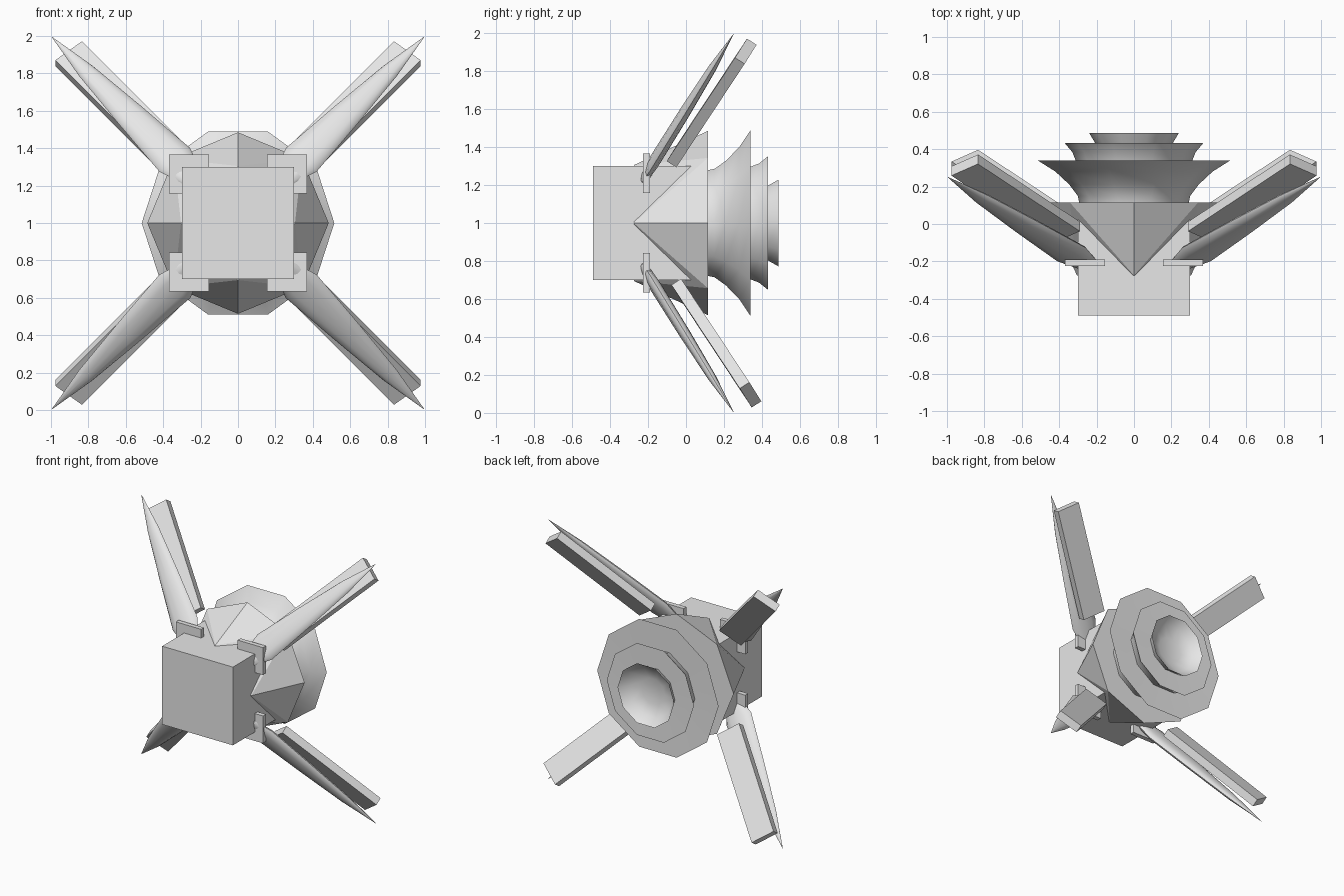
import bpy, bmesh, math
from mathutils import Vector, Matrix

if "Cube" in bpy.data.objects:
    bpy.data.objects.remove(bpy.data.objects["Cube"])

grey = bpy.data.materials.new("light_grey")
grey.use_nodes = True
COLOUR = (0.8, 0.8, 0.8, 1)
grey.diffuse_color = COLOUR
grey.node_tree.nodes["Principled BSDF"].inputs["Base Color"].default_value = COLOUR
MID = Vector((0, 0, 1))


def finish(name, bm, smooth=None):
    bmesh.ops.recalc_face_normals(bm, faces=bm.faces)
    mesh = bpy.data.meshes.new(name)
    bm.to_mesh(mesh)
    bm.free()
    mesh.materials.append(grey)
    obj = bpy.data.objects.new(name, mesh)
    bpy.context.collection.objects.link(obj)
    if smooth:
        bpy.ops.object.select_all(action='DESELECT')
        obj.select_set(True)
        bpy.context.view_layer.objects.active = obj
        bpy.ops.object.shade_smooth_by_angle(angle=math.radians(smooth))


def box(name, centre, size, axes=Matrix.Identity(3)):
    bm = bmesh.new()
    bmesh.ops.create_cube(bm, size=1)
    for v in bm.verts:
        v.co = Vector(centre) + axes @ Vector(a * b for a, b in zip(v.co, size))
    finish(name, bm)


def loft(name, rings, smooth):
    """Skin a list of equally sized point rings and cap both ends."""
    bm = bmesh.new()
    rows = [[bm.verts.new(p) for p in ring] for ring in rings]
    n = len(rows[0])
    for a, b in zip(rows, rows[1:]):
        for i in range(n):
            j = (i + 1) % n
            bm.faces.new((a[i], a[j], b[j], b[i]))
    bm.faces.new(rows[0])
    bm.faces.new(rows[-1])
    finish(name, bm, smooth)


def circle(radius, y, n):
    return [MID + Vector((radius * math.cos(math.tau * i / n), y,
                          radius * math.sin(math.tau * i / n))) for i in range(n)]


# Front block
box("front_block", (0, -0.19, 1), (0.6, 0.6, 0.6))

# Faceted hull: a diamond at the front widening to an octagon at the back
bm = bmesh.new()
front = [bm.verts.new(p) for p in circle(0.305, -0.275, 4)]
back = [bm.verts.new(p) for p in circle(0.485, 0.115, 8)]
for i in range(4):
    a, b = front[i], front[(i + 1) % 4]
    p, q, r = back[2 * i], back[2 * i + 1], back[(2 * i + 2) % 8]
    for face in ((a, b, q), (a, q, p), (b, r, q)):
        bm.faces.new(face)
bm.faces.new(front)
bm.faces.new(back)
finish("hull", bm)

# Stepped nozzle: three flared bells growing out of one another
profile = [(0.29, 0.1), (0.3, 0.15), (0.345, 0.21), (0.42, 0.28), (0.515, 0.34),
           (0.31, 0.335), (0.33, 0.385), (0.37, 0.432),
           (0.205, 0.428), (0.24, 0.487), (0.19, 0.43), (0.1, 0.4)]
loft("stepped_nozzle", [circle(r, y, 10) for r, y in profile], 40)

# Four arms: clamp plate, tapered blade and flat bar
for side, sx in (("left", 1), ("right", -1)):
    for level, sz in (("upper", 1), ("lower", -1)):
        tag = f"{level}_{side}"

        def place(x, y, z):
            return Vector((sx * x, y, 1 + sz * z))

        def frame(direction, roll):
            """Axes along an arm, rolled so the inner edge swings backward."""
            along = direction.normalized()
            behind = (Vector((0, 1, 0)) - along * along.y).normalized()
            across = Vector((sx, 0, -sz)).normalized()
            across = across * math.cos(roll) - behind * math.sin(roll)
            return Matrix((across, along, across.cross(along))).transposed()

        # Clamp plate against the block corner
        box("clamp_" + tag, place(0.262, -0.208, 0.262), (0.215, 0.035, 0.21))

        # Blade with a lens-shaped section and sharp tip
        root, tip = place(0.24, -0.22, 0.24), place(0.995, 0.25, 0.995)
        axes = frame(tip - root, math.radians(18))
        rings = []
        for t, w, h in ((0, 0.06, 0.025), (0.13, 0.108, 0.032), (0.45, 0.08, 0.03),
                        (0.76, 0.047, 0.022), (1, 0.001, 0.001)):
            c = root.lerp(tip, t)
            rings.append([c + axes @ Vector((w * math.cos(a), 0, h * math.sin(a)))
                          for a in (math.tau * i / 12 for i in range(12))])
        loft("blade_" + tag, rings, 50)

        # Flat bar behind the blade, the lower pair set slightly further back
        shift = 0.0 if sz > 0 else 0.025
        start = place(0.36, -0.045 + shift, 0.36)
        end = place(0.905, 0.315 + shift, 0.905)
        box("bar_" + tag, (start + end) / 2, (0.185, (end - start).length, 0.06),
            frame(end - start, math.radians(22)))
